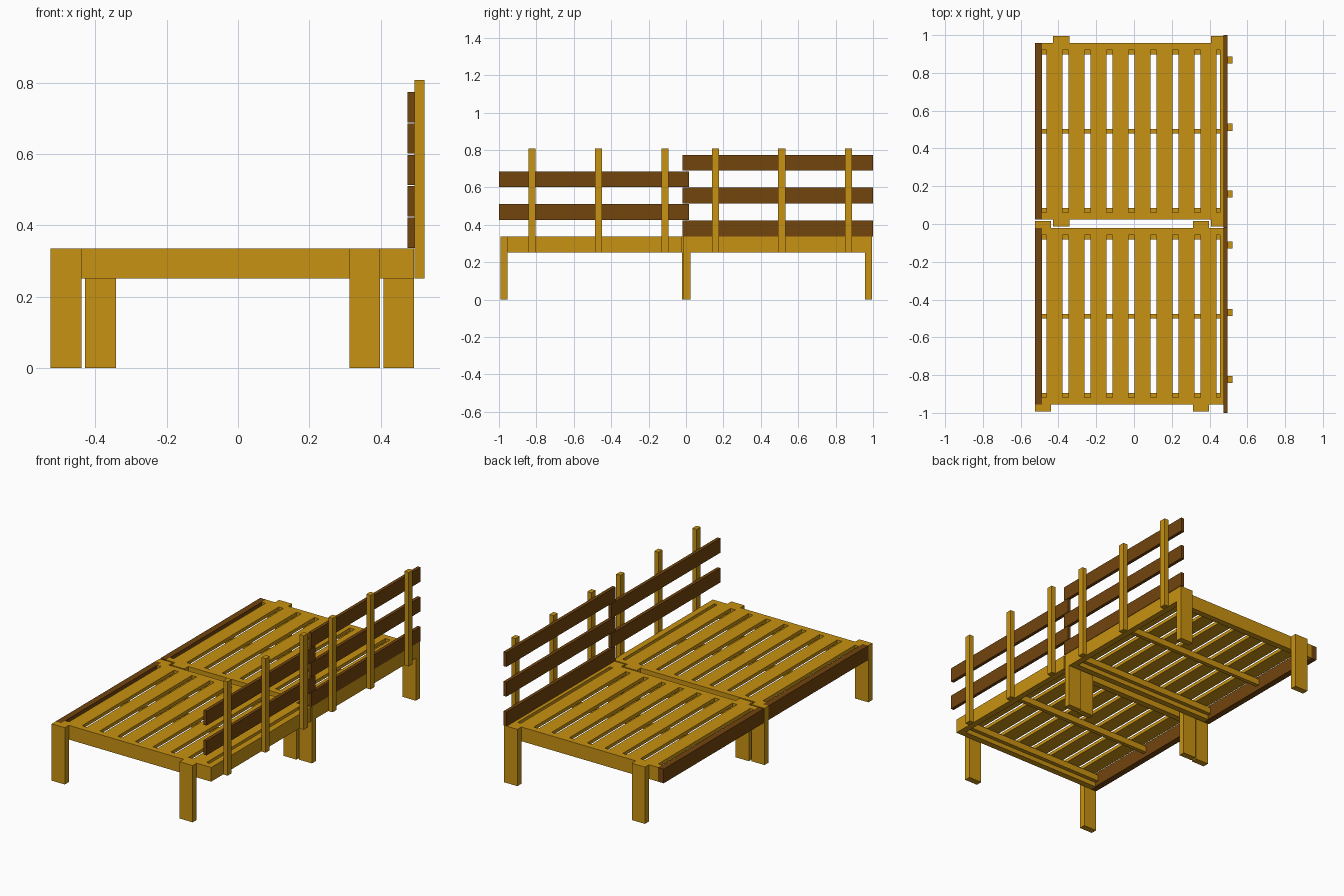
import bpy
import bmesh

if "Cube" in bpy.data.objects:
    bpy.data.objects.remove(bpy.data.objects["Cube"])


def material(name, color):
    m = bpy.data.materials.new(name)
    m.diffuse_color = color
    m.use_nodes = True
    m.node_tree.nodes["Principled BSDF"].inputs["Base Color"].default_value = m.diffuse_color
    return m


LIGHT = material("light_wood", (0.578, 0.287, 0.006, 1))
DARK = material("dark_wood", (0.17, 0.058, 0.004, 1))


def board(name, x, y, z, mat=LIGHT):
    """Box spanning the given (min, max) ranges."""
    bm = bmesh.new()
    bmesh.ops.create_cube(bm, size=1)
    for v in bm.verts:
        v.co = [r[0] if c < 0 else r[1] for c, r in zip(v.co, (x, y, z))]
    me = bpy.data.meshes.new(name)
    bm.to_mesh(me)
    bm.free()
    me.materials.append(mat)
    ob = bpy.data.objects.new(name, me)
    bpy.context.collection.objects.link(ob)
    return ob


T = 0.037                      # rail and leg thickness
TOP, LOW = 0.336, 0.252        # frame top and bottom
FRONT, BACK = -0.525, 0.493


def bench(side, y0, y1, leg_xs, back_y, back_zs, post_ys):
    rail_z = (LOW, TOP)
    # outer frame
    board(side + "_front_rail", (FRONT, FRONT + T), (y0, y1), rail_z, DARK)
    board(side + "_end_rail_a", (FRONT + T, BACK), (y0, y0 + T), rail_z)
    board(side + "_end_rail_b", (FRONT + T, BACK), (y1 - T, y1), rail_z)
    board(side + "_back_rail", (BACK - T, BACK), (y0 + T, y1 - T), rail_z)
    # legs outside both end rails
    for x in leg_xs:
        for y in (y0 - T, y1):
            board(side + "_leg", (x, x + 0.086), (y, y + T), (0, TOP))
    # ledger strips carrying the seat slats
    mid = (y0 + y1) / 2
    for y in (y0 + T, mid - 0.012, y1 - T - 0.024):
        board(side + "_ledger", (FRONT + T, BACK - T), (y, y + 0.024), (0.279, 0.316))
    # seat slats
    for i in range(8):
        x = -0.463 + i * 0.1163
        board(side + "_seat_slat", (x, x + 0.085), (y0 + T, y1 - T), (0.316, TOP))
    # backrest
    for z in back_zs:
        board(side + "_back_slat", (0.475, 0.4945), back_y, (z, z + 0.085), DARK)
    for y in post_ys:
        board(side + "_back_post", (0.4945, 0.522), (y - 0.019, y + 0.019), (LOW, 0.808))


bench("right_bench", 0.024, 0.958, (-0.428, 0.407), (-0.018, 1.0),
      (0.337, 0.513, 0.689), (0.158, 0.512, 0.869))
bench("left_bench", -0.955, -0.021, (FRONT, 0.312), (-1.0, 0.016),
      (0.425, 0.601), (-0.824, -0.468, -0.112))
